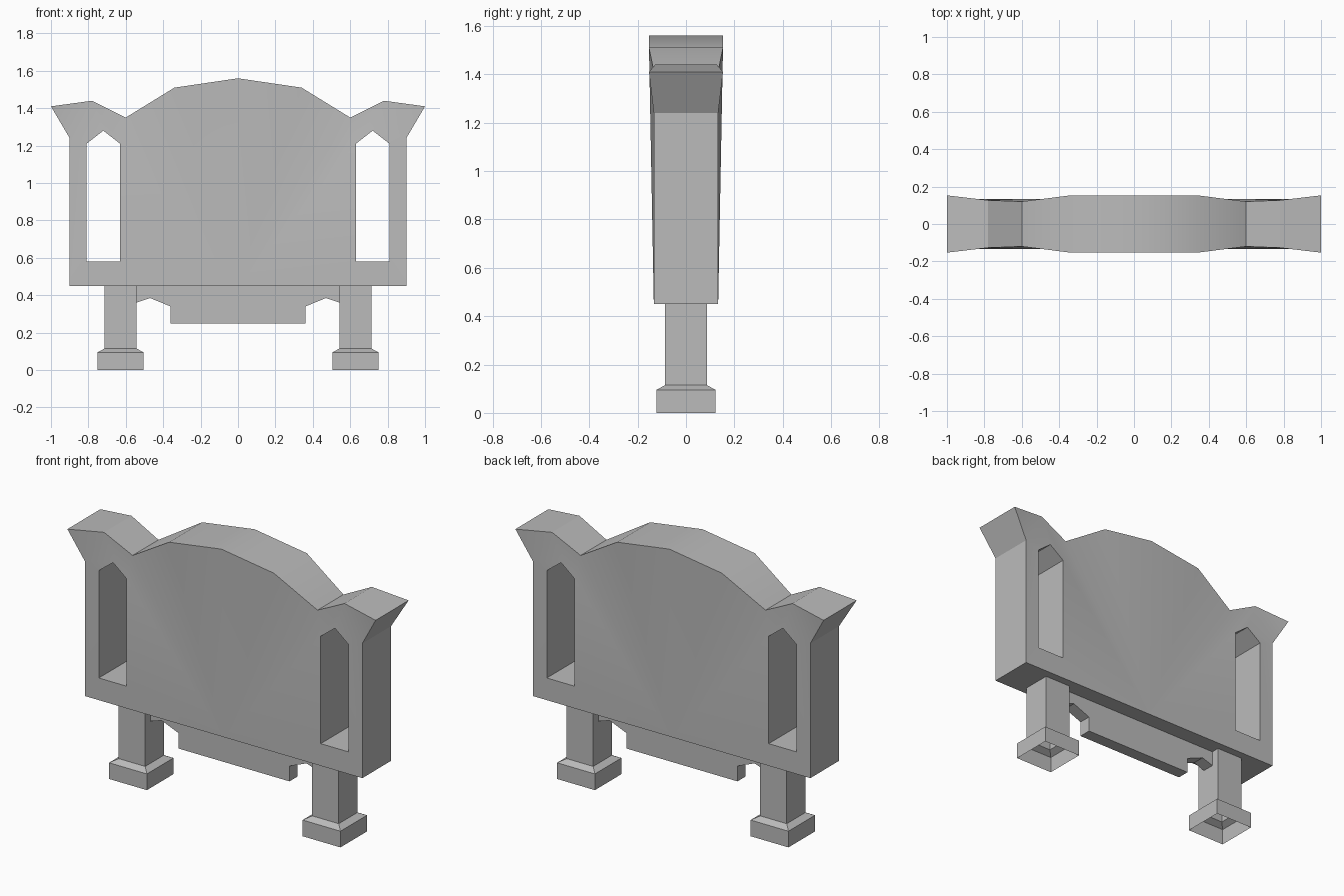
import bpy
import bmesh

if "Cube" in bpy.data.objects:
    bpy.data.objects.remove(bpy.data.objects["Cube"], do_unlink=True)

grey = bpy.data.materials.new("plain grey")
grey.use_nodes = True
colour = (0.5, 0.5, 0.5, 1)
grey.diffuse_color = colour
grey.node_tree.nodes["Principled BSDF"].inputs["Base Color"].default_value = colour


def finish(name, bm, recalc=True):
    """Turn a bmesh into a shaded, coloured object."""
    if recalc:
        bmesh.ops.recalc_face_normals(bm, faces=bm.faces)
    mesh = bpy.data.meshes.new(name)
    bm.to_mesh(mesh)
    bm.free()
    mesh.materials.append(grey)
    obj = bpy.data.objects.new(name, mesh)
    bpy.context.collection.objects.link(obj)
    bpy.ops.object.select_all(action="DESELECT")
    bpy.context.view_layer.objects.active = obj
    obj.select_set(True)
    bpy.ops.object.shade_smooth_by_angle(angle=0.5)
    return obj


# Headboard panel: half of the outline as (x, z, half depth), mirrored in x
SIDE = 0.133
points = {
    "base_mid": (0, 0.45, SIDE), "base_end": (0.9, 0.45, SIDE),
    "shoulder": (0.9, 1.24, SIDE), "horn": (1, 1.41, 0.153),
    "horn_top": (0.78, 1.44, 0.127), "valley": (0.6, 1.35, 0.12),
    "arch": (0.34, 1.51, 0.153), "crown": (0, 1.56, 0.153),
    "slot_in": (0.63, 0.58, SIDE), "slot_out": (0.81, 0.58, SIDE),
    "slot_out_top": (0.81, 1.21, SIDE), "slot_peak": (0.72, 1.28, 0.13),
    "slot_in_top": (0.63, 1.21, SIDE),
}
patches = [
    "base_mid base_end slot_out slot_in",
    "base_end shoulder slot_out_top slot_out",
    "shoulder horn horn_top",
    "shoulder horn_top slot_peak slot_out_top",
    "horn_top valley slot_in_top slot_peak",
    "base_mid slot_in slot_in_top",
    "base_mid slot_in_top valley",
    "base_mid valley arch",
    "base_mid arch crown",
]
bm = bmesh.new()
sheets = []
for facing in (-1, 1):
    for side in (-1, 1):
        verts = {k: bm.verts.new((side * x, facing * d, z)) for k, (x, z, d) in points.items()}
        for patch in patches:
            bm.faces.new([verts[k] for k in patch.split()])
        sheets.append(verts)

# Walls joining front to back, around the outline and each slot
outline = "base_mid base_end shoulder horn horn_top valley arch crown".split()
slot = "slot_in slot_out slot_out_top slot_peak slot_in_top slot_in".split()
for front, back in zip(sheets[:2], sheets[2:]):
    for loop in (outline, slot):
        for a, b in zip(loop, loop[1:]):
            bm.faces.new((front[a], front[b], back[b], back[a]))
bmesh.ops.remove_doubles(bm, verts=bm.verts, dist=0.0005)
finish("headboard_panel", bm)

# Legs: one open shell each, foot, chamfer and post
rings = [(0.123, 0.123, 0), (0.123, 0.123, 0.095), (0.086, 0.086, 0.115), (0.086, 0.086, 0.45)]
for name, cx in (("left_leg", 0.628), ("right_leg", -0.628)):
    bm = bmesh.new()
    loops = [[bm.verts.new((cx + sx * w, sy * d, z))
              for sx, sy in ((-1, -1), (1, -1), (1, 1), (-1, 1))] for w, d, z in rings]
    for low, high in zip(loops, loops[1:]):
        for i in range(4):
            j = (i + 1) % 4
            bm.faces.new((low[i], low[j], high[j], high[i]))
    finish(name, bm, recalc=False)

# Lower skirt between the legs
half = [(0.36, 0.25), (0.36, 0.34), (0.47, 0.385), (0.545, 0.36), (0.545, 0.45)]
profile = half + [(-x, z) for x, z in reversed(half)]
bm = bmesh.new()
face = bm.faces.new([bm.verts.new((x, -0.037, z)) for x, z in profile])
new = bmesh.ops.extrude_face_region(bm, geom=[face])["geom"]
bmesh.ops.translate(bm, vec=(0, 0.074, 0), verts=[v for v in new if isinstance(v, bmesh.types.BMVert)])
finish("lower_skirt", bm)
